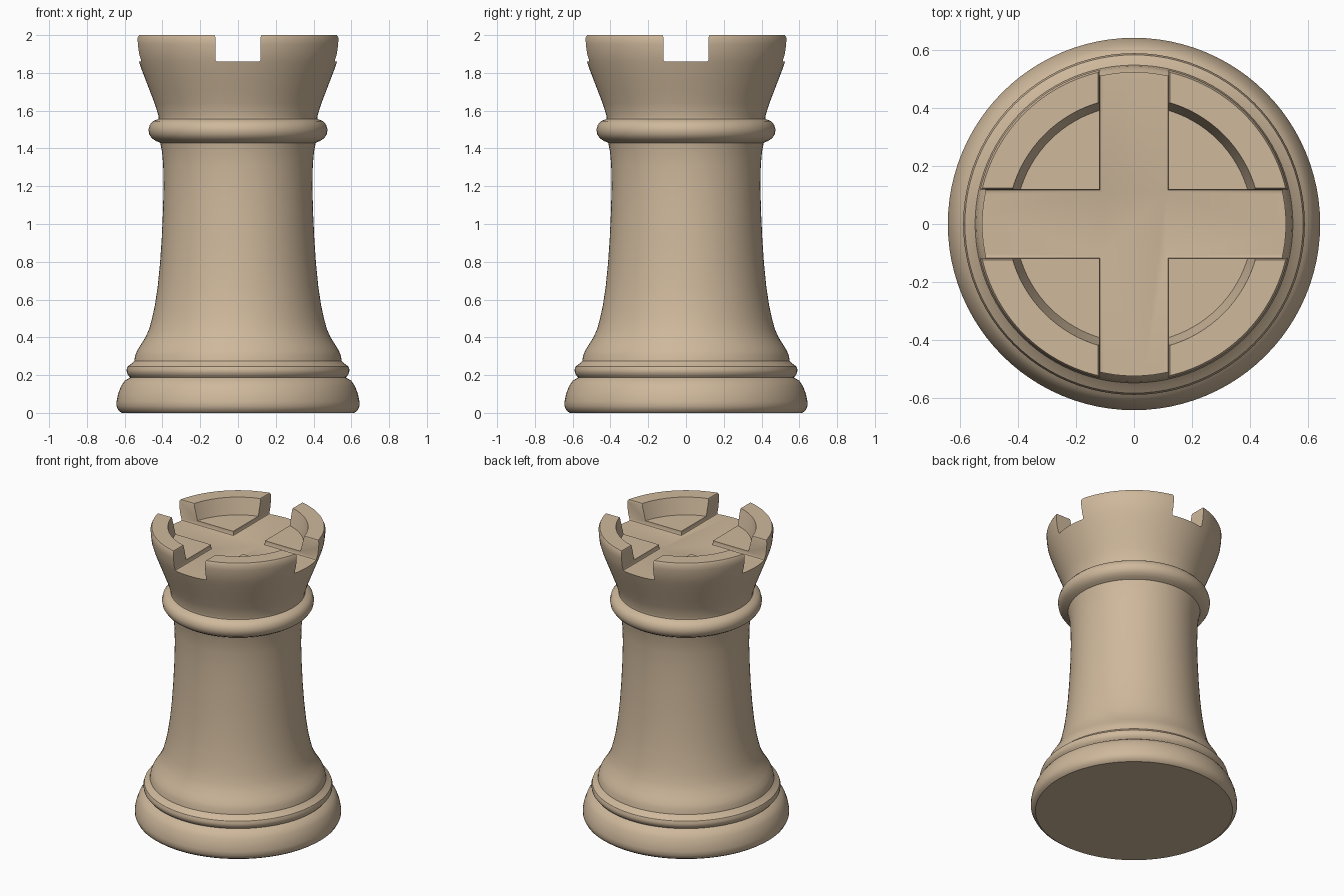
import bpy, bmesh
from math import radians, pi
from mathutils import Vector

if "Cube" in bpy.data.objects:
    bpy.data.objects.remove(bpy.data.objects["Cube"])


def make_object(name, bm):
    bmesh.ops.recalc_face_normals(bm, faces=bm.faces)
    mesh = bpy.data.meshes.new(name)
    bm.to_mesh(mesh)
    bm.free()
    obj = bpy.data.objects.new(name, mesh)
    bpy.context.collection.objects.link(obj)
    return obj


def lathe(name, profile, steps=96):
    bm = bmesh.new()
    verts = [bm.verts.new((r, 0, z)) for r, z in profile]
    edges = [bm.edges.new(pair) for pair in zip(verts, verts[1:])]
    bmesh.ops.spin(bm, geom=verts + edges, cent=(0, 0, 0), axis=(0, 0, 1),
                   angle=2 * pi, steps=steps, use_duplicate=False)
    bmesh.ops.remove_doubles(bm, verts=bm.verts, dist=0.0005)
    return make_object(name, bm)


def cross_prism(name, sections, arm=0.8):
    # plus-shaped prism lofted through (half width, z) sections
    bm = bmesh.new()
    rings = []
    for w, z in sections:
        ring = []
        for c, s in ((1, 0), (0, 1), (-1, 0), (0, -1)):
            for x, y in ((arm, -w), (arm, w), (w, w)):
                ring.append(bm.verts.new((x * c - y * s, x * s + y * c, z)))
        rings.append(ring)
    for a, b in zip(rings, rings[1:]):
        for i in range(12):
            j = (i + 1) % 12
            bm.faces.new((a[i], a[j], b[j], b[i]))
    bm.faces.new(rings[0][::-1])
    bm.faces.new(rings[-1])
    return make_object(name, bm)


# Silhouette, bottom centre to top centre
foot = [(0, 0), (0.615, 0), (0.632, 0.012), (0.643, 0.035), (0.643, 0.06),
        (0.635, 0.1), (0.62, 0.14), (0.6, 0.17), (0.57, 0.188)]
foot_ring = [(0.578, 0.196), (0.588, 0.21), (0.59, 0.228), (0.584, 0.246),
             (0.565, 0.26), (0.549, 0.275)]
shaft = [(0.544, 0.305), (0.534, 0.33), (0.515, 0.36), (0.49, 0.4), (0.47, 0.445),
         (0.455, 0.5), (0.44, 0.57), (0.425, 0.67), (0.413, 0.79), (0.404, 0.92),
         (0.397, 1.07), (0.394, 1.2), (0.396, 1.31), (0.402, 1.38), (0.412, 1.43)]
collar = [(0.435, 1.44), (0.457, 1.455), (0.47, 1.475), (0.474, 1.5),
          (0.467, 1.525), (0.45, 1.545), (0.42, 1.556)]
crown = [(0.42, 1.57), (0.442, 1.64), (0.465, 1.7), (0.49, 1.765), (0.511, 1.82),
         (0.525, 1.86), (0.537, 1.9), (0.544, 1.95), (0.545, 1.985), (0.538, 2.0),
         (0.437, 2.0), (0.41, 1.89), (0, 1.89)]
tower = lathe("castle_tower", foot + foot_ring + shaft + collar + crown)

# Crossed slots that leave four battlements
cutter = cross_prism("slot_cutter", [(0.110, 1.86), (0.117, 1.863), (0.12, 1.87),
                                     (0.12, 1.99), (0.124, 2.0), (0.124, 2.2)])
cutter.hide_render = True
cut = tower.modifiers.new("slots", 'BOOLEAN')
cut.operation = 'DIFFERENCE'
cut.solver = 'EXACT'
cut.object = cutter

bpy.context.view_layer.objects.active = tower
tower.select_set(True)
cutter.select_set(False)
bpy.ops.object.modifier_apply(modifier=cut.name)
bpy.data.objects.remove(cutter)
bpy.ops.object.shade_smooth_by_angle(angle=radians(35))

# Tan finish
tan = bpy.data.materials.new("tan")
tan.diffuse_color = (0.62, 0.48, 0.33, 1)
tan.use_nodes = True
tan.node_tree.nodes["Principled BSDF"].inputs["Base Color"].default_value = tan.diffuse_color
tower.data.materials.clear()
tower.data.materials.append(tan)
